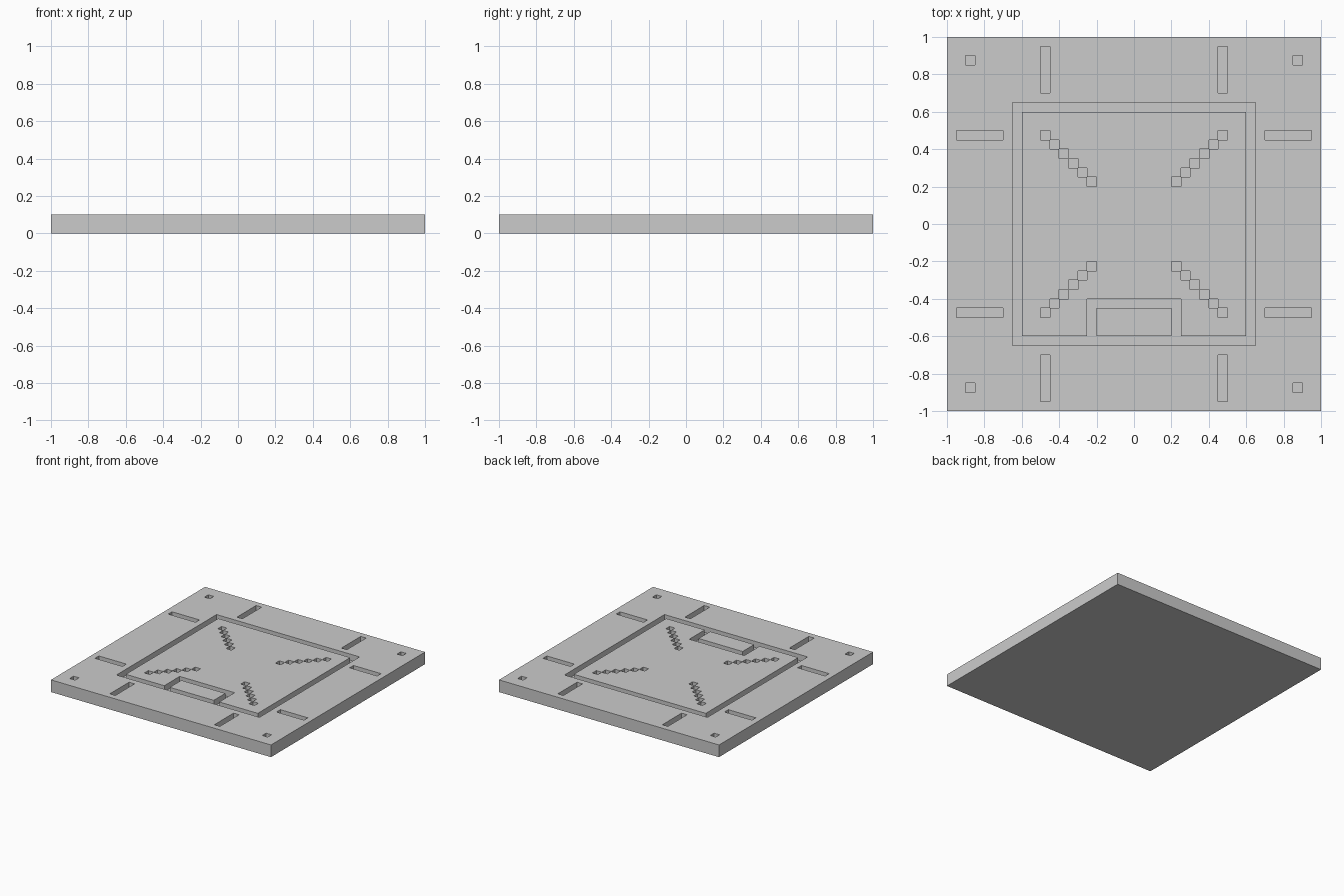
import bpy, bmesh
from mathutils import Matrix, Vector

if "Cube" in bpy.data.objects:
    bpy.data.objects.remove(bpy.data.objects["Cube"])

TOP, DEPTH, W = 0.10, 0.05, 0.05


def add_box(bm, x0, x1, y0, y1, z0, z1):
    mat = Matrix.Translation(((x0 + x1) / 2, (y0 + y1) / 2, (z0 + z1) / 2))
    mat = mat @ Matrix.Diagonal(Vector((x1 - x0, y1 - y0, z1 - z0, 1)))
    bmesh.ops.create_cube(bm, size=1, matrix=mat)


def make_object(name, rects, z0, z1):
    bm = bmesh.new()
    for r in rects:
        add_box(bm, *r, z0, z1)
    mesh = bpy.data.meshes.new(name)
    bm.to_mesh(mesh)
    bm.free()
    ob = bpy.data.objects.new(name, mesh)
    bpy.context.collection.objects.link(ob)
    return ob


def mirrored(x0, x1, y0, y1):
    """The rectangle repeated in all four quadrants."""
    xs = ((x0, x1), (-x1, -x0))
    ys = ((y0, y1), (-y1, -y0))
    return [(*x, *y) for x in xs for y in ys]


# square floor plate
plate = make_object("floor_plate", [(-1, 1, -1, 1)], 0, TOP)

# square frame groove with a smaller U-shaped groove at the front
frame = [(-.65, .65, .60, .65), (-.65, .65, -.65, -.60),
         (-.65, -.60, -.65, .65), (.60, .65, -.65, .65),
         (-.25, .25, -.45, -.40),
         (-.25, -.20, -.65, -.40), (.20, .25, -.65, -.40)]

# corner holes and edge slots
marks = mirrored(.85, .90, .85, .90)
marks += mirrored(.45, .50, .70, .95)
marks += mirrored(.70, .95, .45, .50)

# stepped diagonals of square holes
for i in range(6):
    a = .20 + i * W
    marks += mirrored(a, a + W, a, a + W)

# engrave the grooves into the top
for name, rects in (("frame_cutter", frame), ("mark_cutter", marks)):
    cutter = make_object(name, rects, TOP - DEPTH, TOP + .05)
    cutter.hide_render = True
    cutter.display_type = 'WIRE'
    mod = plate.modifiers.new(name, 'BOOLEAN')
    mod.operation = 'DIFFERENCE'
    mod.solver = 'EXACT'
    mod.use_self = True
    mod.object = cutter
